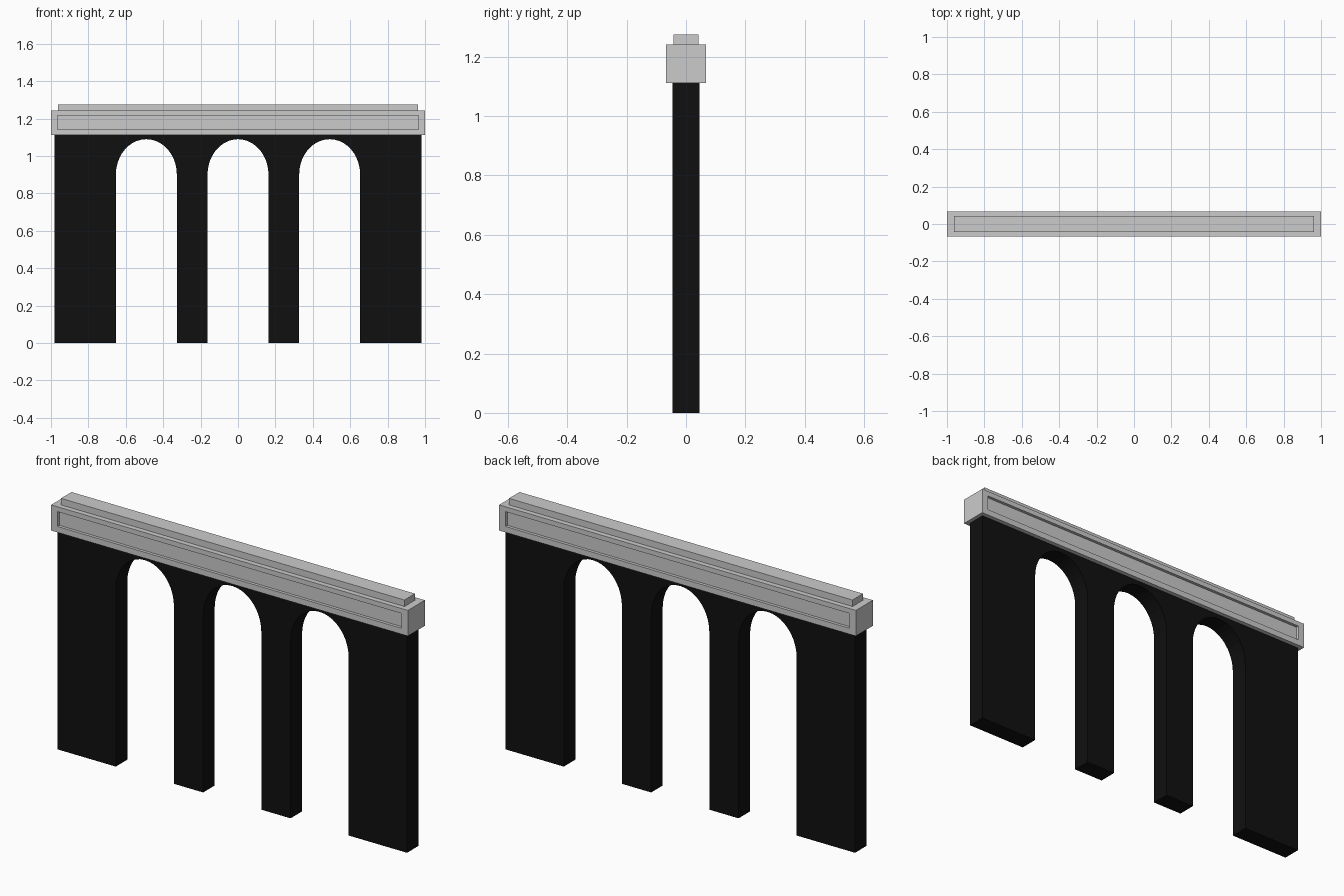
import bpy, bmesh
from math import sin, cos, pi

if "Cube" in bpy.data.objects:
    bpy.data.objects.remove(bpy.data.objects["Cube"])


def finish(bm, name, material=None):
    bmesh.ops.recalc_face_normals(bm, faces=bm.faces)
    mesh = bpy.data.meshes.new(name)
    bm.to_mesh(mesh)
    bm.free()
    obj = bpy.data.objects.new(name, mesh)
    bpy.context.collection.objects.link(obj)
    if material:
        mesh.materials.append(material)
    return obj


def box(hx, hy, z0, z1):
    bm = bmesh.new()
    bmesh.ops.create_cube(bm, size=1)
    for v in bm.verts:
        v.co = (v.co.x * 2 * hx, v.co.y * 2 * hy, z0 if v.co.z < 0 else z1)
    return bm


black = bpy.data.materials.new("black")
black.diffuse_color = (0.005, 0.005, 0.005, 1)
black.use_nodes = True
black.node_tree.nodes["Principled BSDF"].inputs["Base Color"].default_value = black.diffuse_color

# Arcade wall: one outline with three arched openings, extruded in y
HALF, DEPTH, TOP = 0.98, 0.046, 1.112
ARCH_R, SPRING, RISE, STEPS = 0.163, 0.90, 0.19, 20
outline = [(-HALF, TOP), (-HALF, 0)]
for cx in (-0.49, 0, 0.49):
    outline.append((cx - ARCH_R, 0))
    for i in range(STEPS + 1):
        a = pi - pi * i / STEPS
        outline.append((cx + ARCH_R * cos(a), SPRING + RISE * sin(a)))
    outline.append((cx + ARCH_R, 0))
outline += [(HALF, 0), (HALF, TOP)]

bm = bmesh.new()
face = bm.faces.new([bm.verts.new((x, -DEPTH, z)) for x, z in outline])
ext = bmesh.ops.extrude_face_region(bm, geom=[face])
moved = [g for g in ext["geom"] if isinstance(g, bmesh.types.BMVert)]
bmesh.ops.translate(bm, verts=moved, vec=(0, 2 * DEPTH, 0))
wall = finish(bm, "arcade_wall", black)
wall.data.shade_flat()

# Beam with a sunken panel on the front and back
bm = box(1.0, 0.068, 1.112, 1.242)
bm.normal_update()
panels = [f for f in bm.faces if abs(f.normal.y) > 0.9]
bmesh.ops.inset_individual(bm, faces=panels, thickness=0.03)
for f in panels:
    for v in f.verts:
        v.co.x = 0.965 if v.co.x > 0 else -0.965
        v.co.z = 1.217 if v.co.z > 1.177 else 1.142
bm.normal_update()
bmesh.ops.inset_individual(bm, faces=panels, thickness=0, depth=-0.015)
finish(bm, "beam")

# Narrow cap on top of the beam
finish(box(0.963, 0.042, 1.242, 1.275), "top_cap")
